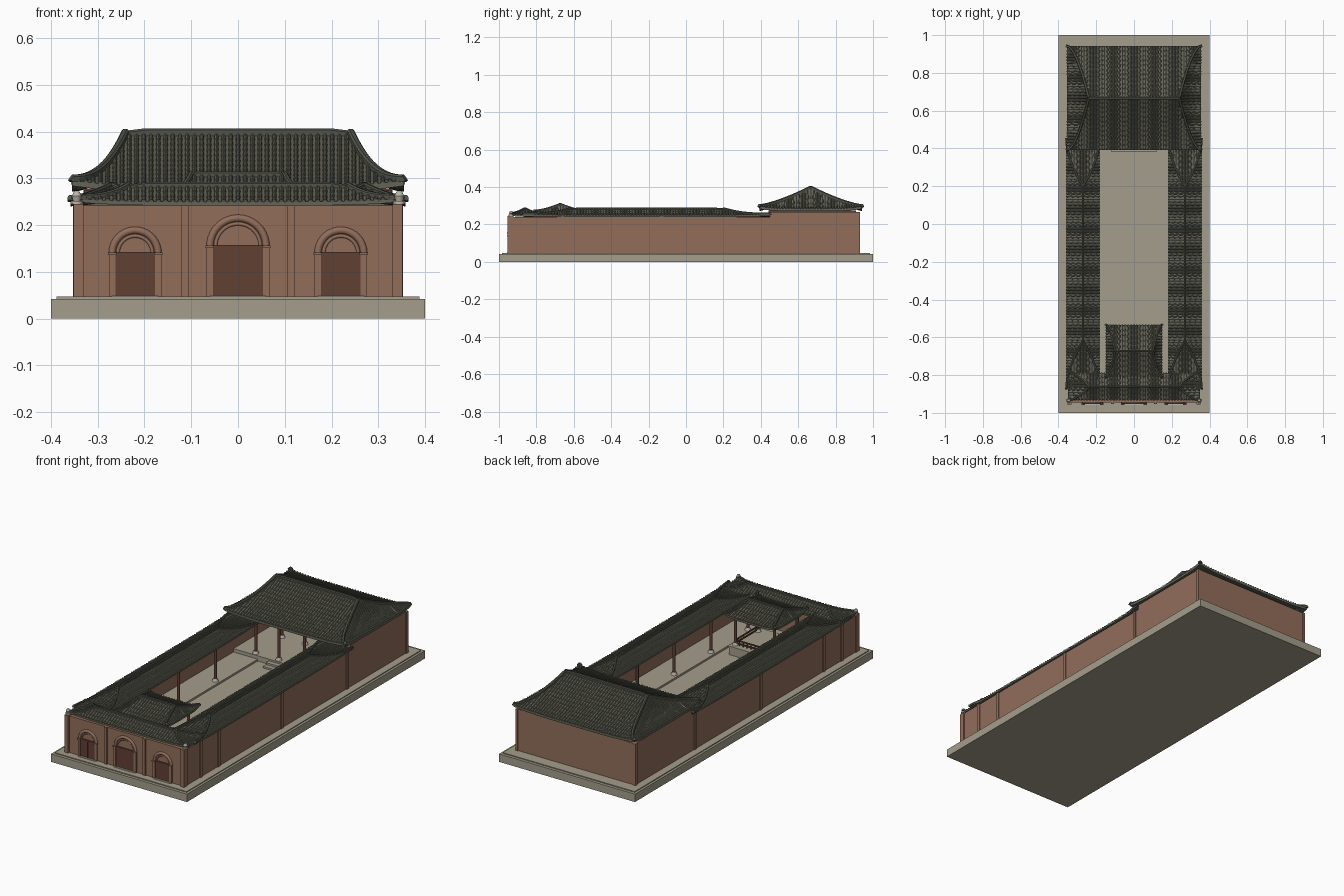
import bpy, bmesh, math
from mathutils import Vector, Matrix

if "Cube" in bpy.data.objects:
    bpy.data.objects.remove(bpy.data.objects["Cube"])


def material(name, rgb):
    m = bpy.data.materials.new(name)
    m.diffuse_color = (*rgb, 1)
    m.use_nodes = True
    m.node_tree.nodes["Principled BSDF"].inputs["Base Color"].default_value = m.diffuse_color
    return m


STONE = material("beige stone", (.37, .34, .26))
WALL = material("terracotta wall", (.29, .155, .105))
WOOD = material("dark red wood", (.12, .05, .034))
TILE = material("grey roof tile", (.125, .125, .095))
RIDGE = material("dark ridge tile", (.085, .09, .068))
PALE = material("pale stone", (.5, .47, .4))


def finish(bm, name, mat, smooth=False):
    bmesh.ops.recalc_face_normals(bm, faces=bm.faces)
    me = bpy.data.meshes.new(name)
    bm.to_mesh(me)
    bm.free()
    ob = bpy.data.objects.new(name, me)
    bpy.context.collection.objects.link(ob)
    me.materials.append(mat)
    if smooth:
        bpy.context.view_layer.objects.active = ob
        ob.select_set(True)
        bpy.ops.object.shade_smooth_by_angle(angle=math.radians(40))
        ob.select_set(False)
    return ob


def boxes(name, mat, items):
    """Each item is x0, x1, y0, y1, z0, z1."""
    bm = bmesh.new()
    for x0, x1, y0, y1, z0, z1 in items:
        m = Matrix.Translation(((x0 + x1) / 2, (y0 + y1) / 2, (z0 + z1) / 2)) \
            @ Matrix.Diagonal((abs(x1 - x0), abs(y1 - y0), z1 - z0, 1))
        bmesh.ops.create_cube(bm, size=1, matrix=m)
    return finish(bm, name, mat)


def both(items):
    return items + [(-b, -a, c, d, e, f) for a, b, c, d, e, f in items]


def cylinders(name, mat, items, n=12):
    """Each item is x, y, z0, z1, bottom radius, top radius."""
    bm = bmesh.new()
    for x, y, z0, z1, r0, r1 in items:
        bmesh.ops.create_cone(bm, cap_ends=True, segments=n, radius1=r0, radius2=r1,
                              depth=z1 - z0, matrix=Matrix.Translation((x, y, (z0 + z1) / 2)))
    return finish(bm, name, mat, True)


def sweep(bm, pts, sec, side=None, scales=None):
    """Carry a closed cross-section along a path."""
    pts = [Vector(p) for p in pts]
    rings = []
    for i, p in enumerate(pts):
        tan = (pts[min(i + 1, len(pts) - 1)] - pts[max(i - 1, 0)]).normalized()
        sd = Vector(side) if side else tan.cross(Vector((0, 0, 1))).normalized()
        up = sd.cross(tan)
        k = scales[i] if scales else 1
        rings.append([bm.verts.new(p + sd * u * k + up * v * k) for u, v in sec])
    n = len(sec)
    for a, b in zip(rings, rings[1:]):
        for j in range(n):
            bm.faces.new((a[j], a[(j + 1) % n], b[(j + 1) % n], b[j]))
    bm.faces.new(rings[0])
    bm.faces.new(rings[-1][::-1])


def arc(r, n=6):
    return [(r * math.cos(math.pi * i / n), r * math.sin(math.pi * i / n)) for i in range(n + 1)]


def roof(name, cx, cy, a, b, r, z0, z1, lift, turn=False, thick=.012, rw=.007, gap=.0155):
    """Curved hip roof: half length a, half depth b, ridge half length r."""
    hx = lambda t: a + (r - a) * t ** .57
    hy = lambda t: b * (1 - t)

    def surf(k, t, s):
        z = z0 + (z1 - z0) * t ** 1.25 + lift * abs(s) ** 5 * (1 - t) ** 2
        sg = -1 if k % 2 == 0 else 1
        return Vector((s * hx(t), sg * hy(t), z) if k < 2 else (sg * hx(t), s * hy(t), z))

    place = Matrix.Translation((cx, cy, 0)) @ Matrix.Rotation(math.pi / 2 if turn else 0, 4, 'Z')
    # curved roof deck
    bm = bmesh.new()
    nt, ns = 10, 16
    for k in range(4):
        g = [[bm.verts.new(surf(k, (i / nt) ** 1.5, 2 * j / ns - 1)) for j in range(ns + 1)]
             for i in range(nt + 1)]
        for i in range(nt):
            for j in range(ns):
                bm.faces.new((g[i][j], g[i][j + 1], g[i + 1][j + 1], g[i + 1][j]))
    bmesh.ops.remove_doubles(bm, verts=bm.verts, dist=1e-5)
    ex = bmesh.ops.extrude_face_region(bm, geom=bm.faces[:], use_keep_orig=True)
    for v in ex["geom"]:
        if isinstance(v, bmesh.types.BMVert):
            v.co.z -= thick
    bm.transform(place)
    finish(bm, name + "_deck", TILE, True)
    # rows of overlapping barrel tiles
    bm = bmesh.new()
    sec = arc(gap * .3, 4)

    def row(k, off, tm, half):
        n = max(1, round((b if k < 2 else a - r) * max(tm, .1) / .025))
        pts, sc = [], []
        for i in range(n):
            for f, q in ((0, 1.15), (.97, .85)):
                u = (i + f) / n
                t = tm * (u if k < 2 else u ** 1.75)
                pts.append(surf(k, t, max(-1, min(1, off / max(half(t), 1e-6)))))
                sc.append(q)
        sweep(bm, pts, sec, None, sc)

    m = int((a - .008) / gap)
    for i in range(-m, m + 1):
        x = i * gap
        tm = 1 if abs(x) <= r else ((a - abs(x)) / (a - r)) ** (1 / .57)
        if tm > .01:
            row(0, x, tm * .99, hx)
            row(1, x, tm * .99, hx)
    m = int((b - .006) / gap)
    for i in range(-m, m + 1):
        y = i * gap
        row(2, y, .97 * (1 - abs(y) / b), hy)
        row(3, y, .97 * (1 - abs(y) / b), hy)
    bm.transform(place)
    finish(bm, name + "_barrel_tiles", TILE)
    # main ridge and four hip ridges with raised tips
    bm = bmesh.new()
    sec = [(-rw, -.004), (rw, -.004), (rw, rw), (rw * .5, rw * 1.5), (-rw * .5, rw * 1.5), (-rw, rw)]
    sweep(bm, [(x * r, 0, z1 - (.005 if abs(x) == 1 else 0)) for x in (-1, -.83, 0, .83, 1)], sec)
    for k in (0, 1):
        for s in (-1, 1):
            pts = [surf(k, (i / 12) ** 1.6, s) for i in range(13)]
            tip = pts[0] + (pts[0] - pts[1]).normalized() * .004 + Vector((0, 0, .003))
            sweep(bm, [tip] + pts, sec)
    bm.transform(place)
    finish(bm, name + "_ridges", RIDGE)


# stone base, raised corridor floors, hall platform and steps
boxes("base", STONE, [(-.4, .4, -1, 1, 0, .042), (-.388, .388, -.985, .985, .04, .047)])
boxes("corridor_floor", STONE, both([(.185, .34, -.93, .45, .045, .057)]))
boxes("hall_platform", STONE, [(-.34, .34, .43, .92, .045, .075), (-.12, .12, .405, .43, .045, .066),
                               (-.12, .12, .38, .405, .045, .056)])

# perimeter walls
boxes("side_walls", WALL, both([(.328, .348, -.94, .46, .045, .24), (.328, .348, .45, .925, .045, .267)]))
boxes("back_wall", WALL, [(-.348, .348, .905, .925, .045, .267)])
boxes("front_wall", WALL, [(-.345, .345, -.945, -.92, .045, .242)])
boxes("side_pilasters", WALL, both([(.34, .353, y - .009, y + .009, .045, h) for y, h in
                                    ((-.81, .24), (-.66, .24), (-.13, .24), (.42, .24), (.92, .267))]))
boxes("front_pilasters", WALL, both([(.106, .121, -.953, -.94, .045, .242),
                                     (.33, .352, -.955, -.925, .045, .245)]))
cylinders("corner_finials", PALE, [(s * x, -.935, z, w, p, q) for s in (-1, 1) for x, z, w, p, q in
                                   ((.345, .245, .252, .013, .013), (.345, .252, .262, .008, .011),
                                    (.345, .262, .272, .011, .006))])

# three arched gateways
doors, frames, lines = [], [], []
arches = bmesh.new()
for x, w, h, ro in ((0, .053, .155, .06), (-.22, .044, .14, .049), (.22, .044, .14, .049)):
    doors.append((x - w, x + w, -.949, -.94, .047, h))
    lines += [(x - w, x + w, -.952, -.94, h - .004, h + .003), (x - .001, x + .001, -.951, -.94, .047, h)]
    for s in (-1, 1):
        e = x + s * ro
        frames += [(e - .007, e + .007, -.952, -.94, .045, h), (e - .009, e + .009, -.957, -.94, h - .004, h + .002)]
    pts = [(x + ro * math.cos(math.pi * i / 20), -.945, h + ro * math.sin(math.pi * i / 20)) for i in range(21)]
    for rad, q in ((.008, 1), (.004, (ro - .012) / ro)):
        sec = [(rad * math.cos(math.pi * i / 5), rad * math.sin(math.pi * i / 5)) for i in range(10)]
        sweep(arches, [(x + (p[0] - x) * q, p[1], h + (p[2] - h) * q) for p in pts], sec, (0, 1, 0))
finish(arches, "gate_arches", WALL, True)
boxes("gate_doors", WOOD, doors)
boxes("door_trim", WOOD, lines)
boxes("gate_jambs", WALL, frames)
boxes("gate_sills", PALE, [(x - w, x + w, -.958, -.94, .046, .05) for x, w in ((0, .06), (-.22, .05), (.22, .05))])

# columns on stone feet: corridors, hall and stage
cols = [(s * .21, y, .057, .245) for s in (-1, 1) for y in (-.82, -.51, -.2, .11)]
cols += [(x, y, .075, z) for x in (-.21, -.075, .075, .21) for y, z in ((.45, .29), (.67, .37), (.86, .3))]
cols += [(s * .115, y, .095, .265) for s in (-1, 1) for y in (-.58, -.77)]
cylinders("columns", WOOD, [(x, y, a, b, .0075, .0075) for x, y, a, b in cols])
cylinders("column_feet", PALE, [(x, y, a, a + .014, .016, .011) for x, y, a, b in cols])

# beams under the eaves
boxes("corridor_beams", WOOD, both([(.204, .216, -.85, .44, .228, .243)]))
boxes("hall_beams", WOOD, [(-.33, .33, y - .006, y + .006, .258, .278) for y in (.45, .86)]
      + both([(.315, .328, .44, .91, .255, .275)]))
boxes("stage_beams", WOOD, [(-.12, .12, y - .005, y + .005, .235, .25) for y in (-.58, -.77)]
      + both([(.11, .12, -.78, -.57, .235, .25)]))

# raised stage with a low railing
boxes("stage", STONE, [(-.135, .135, -.8, -.555, .045, .09), (-.14, .14, -.805, -.55, .088, .095)])
boxes("stage_railing", WOOD, [(-.115, .115, -.583, -.577, z, z + .006) for z in (.103, .118)]
      + both([(.112, .118, -.77, -.58, z, z + .006) for z in (.103, .118)])
      + [(i * .023 - .002, i * .023 + .002, -.582, -.578, .095, .12) for i in range(-4, 5)])

# roofs
roof("hall_roof", 0, .667, .355, .275, .24, .284, .395, .012, rw=.008)
for side, label in ((-1, "left"), (1, "right")):
    roof(label + "_corridor_roof", side * .27, -.21, .66, .088, .41, .248, .283, .006, turn=True, thick=.008, rw=.006)
roof("gate_roof", 0, -.86, .35, .072, .235, .25, .283, .008, thick=.008, rw=.006)
roof("stage_roof", 0, -.672, .148, .138, .1, .259, .306, .012, thick=.009, rw=.006)
